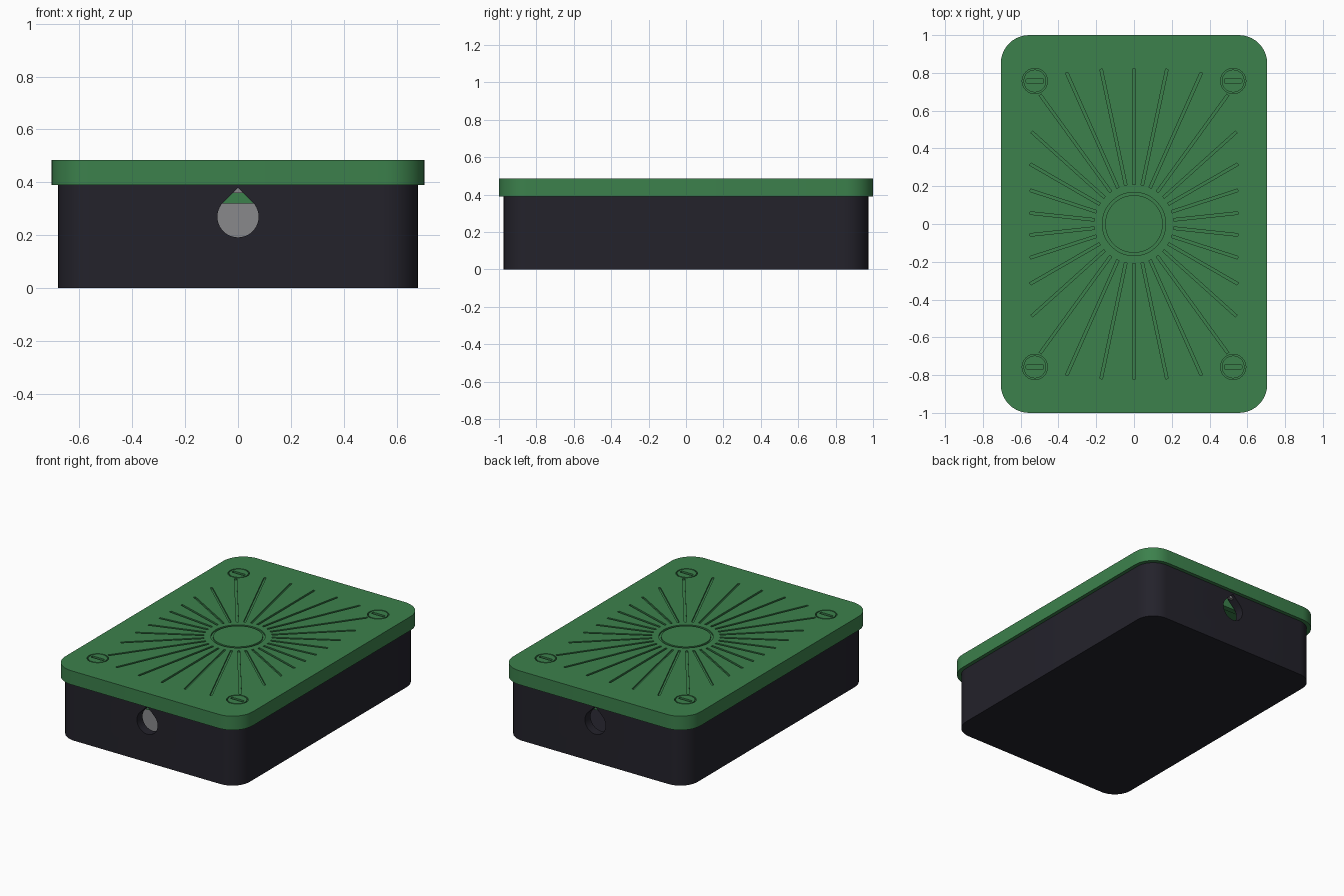
import bpy, bmesh
from math import sin, cos, pi, radians
from mathutils import Matrix

old = bpy.data.objects.get("Cube")
if old:
    bpy.data.objects.remove(old, do_unlink=True)


def material(name, rgb):
    m = bpy.data.materials.new(name)
    m.use_nodes = True
    m.diffuse_color = (*rgb, 1)
    m.node_tree.nodes["Principled BSDF"].inputs["Base Color"].default_value = (*rgb, 1)
    return m


green = material("leaf green", (0.045, 0.218, 0.072))
dark = material("near black", (0.017, 0.016, 0.024))
grey = material("mid grey", (0.25, 0.25, 0.26))


def rounded(hx, hy, r, seg=10):
    """Outline of a rounded rectangle, counter-clockwise."""
    pts = []
    for q, (sx, sy) in enumerate([(1, 1), (-1, 1), (-1, -1), (1, -1)]):
        for i in range(seg + 1):
            a = (q + i / seg) * pi / 2
            pts.append((sx * (hx - r) + r * cos(a), sy * (hy - r) + r * sin(a)))
    return pts


def circle(r, cx=0, cy=0, n=40):
    return [(cx + r * cos(2 * pi * i / n), cy + r * sin(2 * pi * i / n)) for i in range(n)]


def add_prism(bm, pts, z0, z1, mat=Matrix()):
    lo = [bm.verts.new(mat @ Matrix.Translation((x, y, z0)).translation) for x, y in pts]
    hi = [bm.verts.new(mat @ Matrix.Translation((x, y, z1)).translation) for x, y in pts]
    bm.faces.new(lo[::-1])
    bm.faces.new(hi)
    for i in range(len(pts)):
        j = (i + 1) % len(pts)
        bm.faces.new((lo[i], lo[j], hi[j], hi[i]))


def add_ring(bm, outer, inner, z0, z1):
    loops = [[bm.verts.new((x, y, z)) for x, y in pts]
             for pts, z in ((outer, z0), (outer, z1), (inner, z1), (inner, z0))]
    n = len(outer)
    for k in range(4):
        a, b = loops[k], loops[(k + 1) % 4]
        for i in range(n):
            j = (i + 1) % n
            bm.faces.new((a[i], a[j], b[j], b[i]))


def finish(bm, name, mat):
    bmesh.ops.recalc_face_normals(bm, faces=bm.faces)
    me = bpy.data.meshes.new(name)
    bm.to_mesh(me)
    bm.free()
    me.materials.append(mat)
    ob = bpy.data.objects.new(name, me)
    bpy.context.collection.objects.link(ob)
    return ob


def activate(ob):
    bpy.ops.object.select_all(action="DESELECT")
    ob.select_set(True)
    bpy.context.view_layer.objects.active = ob


def carve(ob, cutter):
    cutter.hide_render = True
    mod = ob.modifiers.new("carve", "BOOLEAN")
    mod.operation, mod.solver, mod.object = "DIFFERENCE", "EXACT", cutter
    activate(ob)
    bpy.ops.object.modifier_apply(modifier=mod.name)
    bpy.data.objects.remove(cutter, do_unlink=True)


def smooth(ob):
    activate(ob)
    bpy.ops.object.shade_smooth_by_angle(angle=radians(30))


RIM, TOP = 0.39, 0.485

# Hollow case
bm = bmesh.new()
add_prism(bm, rounded(0.68, 0.975, 0.13), 0, RIM)
case = finish(bm, "case", dark)
bm = bmesh.new()
add_prism(bm, rounded(0.62, 0.915, 0.07), 0.04, 0.6)
carve(case, finish(bm, "cavity_cutter", dark))

# Seal channel in the rim, with its seal
seal_out, seal_in = rounded(0.66, 0.955, 0.11), rounded(0.64, 0.935, 0.09)
bm = bmesh.new()
add_ring(bm, seal_out, seal_in, 0.36, 0.5)
carve(case, finish(bm, "channel_cutter", dark))
bm = bmesh.new()
add_ring(bm, seal_out, seal_in, 0.36, RIM)
seal = finish(bm, "seal", grey)

# Teardrop cable holes through front and back walls
R, HOLE_Z = 0.078, 0.27
drop = [(R * cos(a), HOLE_Z + R * sin(a))
        for a in (radians(135 + 270 * i / 30) for i in range(31))]
drop.append((0, HOLE_Z + R * 2 ** 0.5))
bm = bmesh.new()
add_prism(bm, drop, -1.2, 1.2, Matrix.Rotation(pi / 2, 4, "X"))
carve(case, finish(bm, "cable_hole_cutter", dark))
smooth(case)
smooth(seal)

# Inner module behind the front hole
bm = bmesh.new()
add_prism(bm, rounded(0.3, 0.4, 0.02, 3), 0.04, 0.35, Matrix.Translation((0, -0.4, 0)))
module = finish(bm, "inner_module", grey)

# Lid slab
bm = bmesh.new()
add_prism(bm, rounded(0.705, 1.0, 0.15), RIM, TOP)
lid = finish(bm, "lid", green)

# Sunburst grooves and centre ring
bm = bmesh.new()
RAYS, W, DEPTH = 30, 0.007, 0.01
for i in range(RAYS):
    a = 2 * pi * i / RAYS
    reach = ((abs(cos(a)) / 0.82) ** 5 + (abs(sin(a)) / 0.55) ** 5) ** -0.2
    add_prism(bm, [(-W, 0.21), (W, 0.21), (W, reach), (-W, reach)],
              TOP - DEPTH, TOP + 0.1, Matrix.Rotation(a, 4, "Z"))
add_ring(bm, circle(0.168), circle(0.153), TOP - DEPTH, TOP + 0.1)
carve(lid, finish(bm, "sunburst_cutter", green))

# Slotted screw heads, flush with the lid
bm = bmesh.new()
for sx in (-1, 1):
    for sy in (-1, 1):
        x, y = sx * 0.525, sy * 0.757
        add_ring(bm, circle(0.067, x, y), circle(0.06, x, y), TOP - 0.03, TOP + 0.1)
        add_prism(bm, rounded(0.046, 0.01, 0.003, 2), TOP - 0.025, TOP + 0.1,
                  Matrix.Translation((x, y, 0)))
carve(lid, finish(bm, "screw_cutter", green))
smooth(lid)

# Lip under the lid that drops inside the case
bm = bmesh.new()
add_ring(bm, rounded(0.612, 0.907, 0.062), rounded(0.575, 0.87, 0.03), 0.32, RIM)
smooth(finish(bm, "lid_lip", green))
